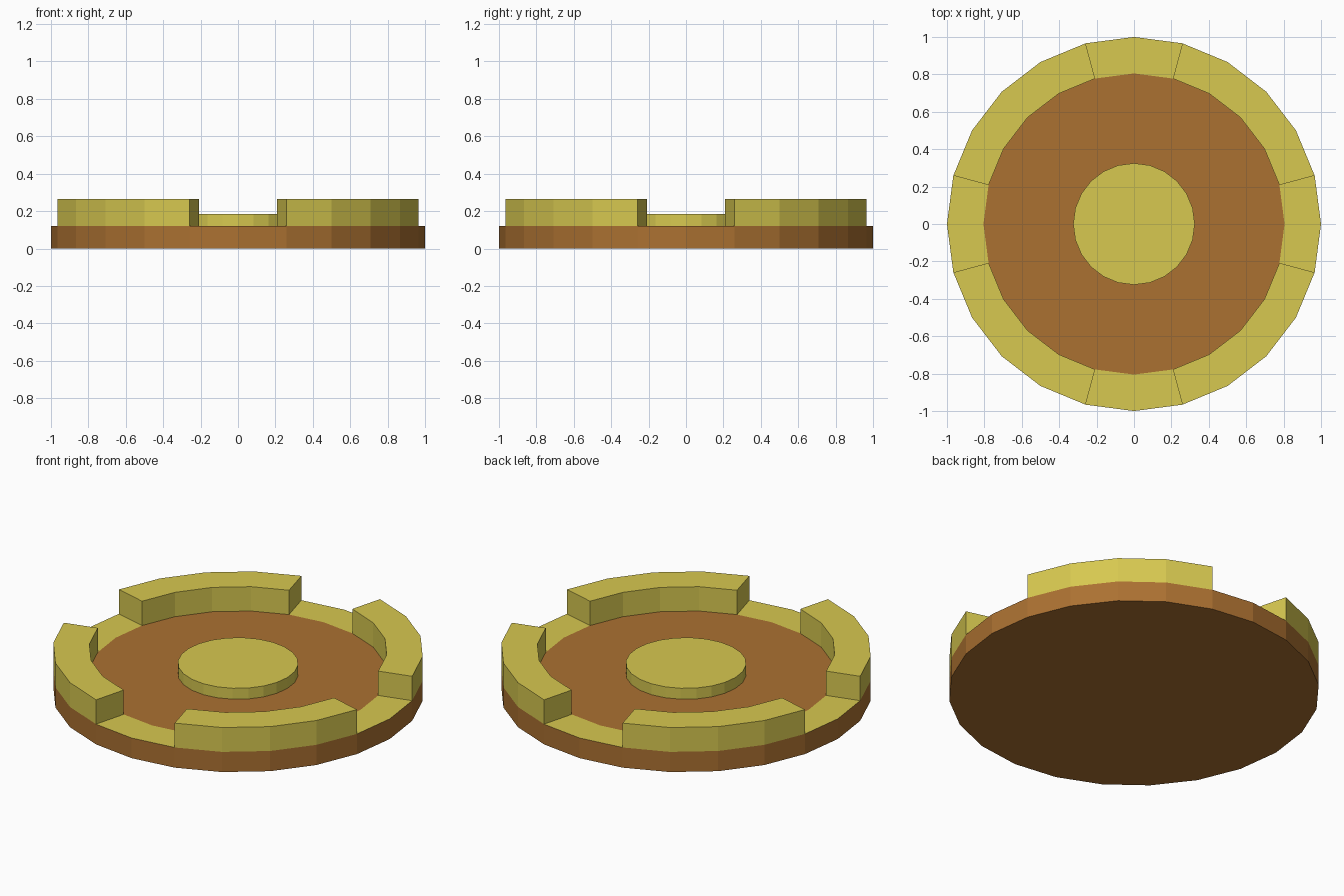
import bpy, bmesh
from math import cos, sin, pi

SIDES = 24
R_OUT, R_RIM, R_BUTTON = 1.0, 0.805, 0.325
Z_BASE, Z_BUTTON, Z_WALL = 0.12, 0.185, 0.265

cube = bpy.data.objects.get("Cube")
if cube:
    bpy.data.objects.remove(cube, do_unlink=True)


def material(name, rgb):
    mat = bpy.data.materials.new(name)
    mat.use_nodes = True
    mat.diffuse_color = (*rgb, 1)
    bsdf = next(n for n in mat.node_tree.nodes if n.type == 'BSDF_PRINCIPLED')
    bsdf.inputs["Base Color"].default_value = (*rgb, 1)
    return mat


def ring(bm, radius, z):
    angles = [2 * pi * i / SIDES for i in range(SIDES)]
    return [bm.verts.new((radius * cos(a), radius * sin(a), z)) for a in angles]


def bridge(bm, a, b):
    """Join two rings of vertices with a strip of quads."""
    n = SIDES
    return [bm.faces.new((a[i], a[(i + 1) % n], b[(i + 1) % n], b[i]))
            for i in range(n)]


def finish(bm, name, mat):
    mesh = bpy.data.meshes.new(name)
    bm.to_mesh(mesh)
    bm.free()
    mesh.materials.append(mat)
    obj = bpy.data.objects.new(name, mesh)
    bpy.context.collection.objects.link(obj)
    return obj


yellow = material("mustard yellow", (0.68, 0.58, 0.08))
brown = material("warm brown", (0.41, 0.165, 0.031))

# Base: underside, outer side and the recessed floor
bm = bmesh.new()
bottom = ring(bm, R_OUT, 0)
bm.faces.new(bottom[::-1])
bridge(bm, bottom, ring(bm, R_OUT, Z_BASE))
bridge(bm, ring(bm, R_RIM, Z_BASE), ring(bm, R_BUTTON, Z_BASE))
finish(bm, "base", brown)

# Rim: flat band with four raised wall segments, leaving a gap on each axis
bm = bmesh.new()
band = bridge(bm, ring(bm, R_OUT, Z_BASE), ring(bm, R_RIM, Z_BASE))
quarter = SIDES // 4
raised = [f for i, f in enumerate(band) if 0 < i % quarter < quarter - 1]
result = bmesh.ops.extrude_face_region(bm, geom=raised)
top = [e for e in result["geom"] if isinstance(e, bmesh.types.BMVert)]
bmesh.ops.translate(bm, verts=top, vec=(0, 0, Z_WALL - Z_BASE))
bmesh.ops.delete(bm, geom=[f for f in raised if f.is_valid], context='FACES')
bmesh.ops.recalc_face_normals(bm, faces=bm.faces)
if next(f for f in bm.faces if abs(f.normal.z) > 0.9).normal.z < 0:
    bmesh.ops.reverse_faces(bm, faces=bm.faces)
finish(bm, "rim", yellow)

# Button: low disc in the middle
bm = bmesh.new()
cap = ring(bm, R_BUTTON, Z_BUTTON)
bridge(bm, ring(bm, R_BUTTON, Z_BASE), cap)
bm.faces.new(cap)
finish(bm, "button", yellow)
